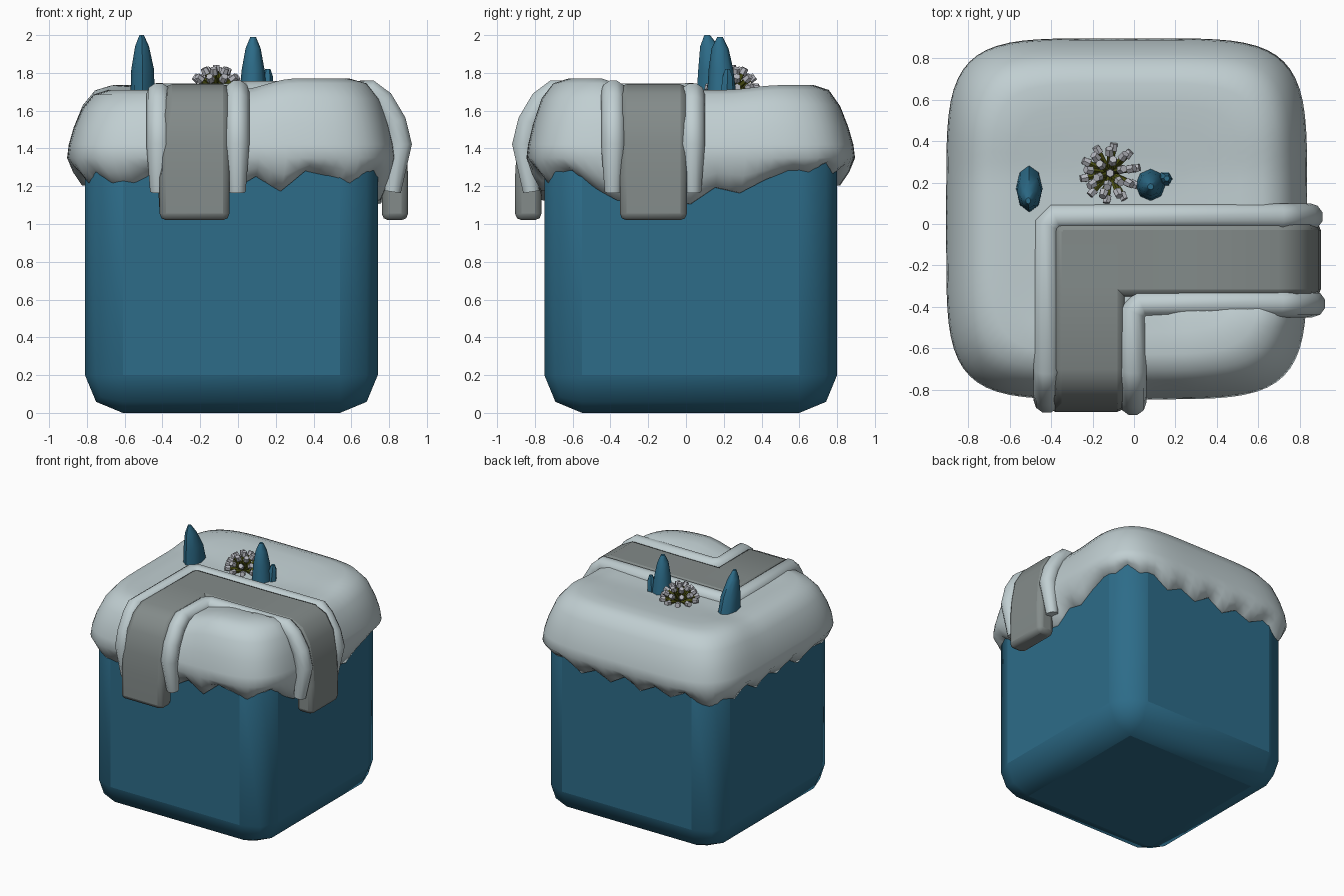
import bpy, bmesh, math
from mathutils import Vector, Matrix

if "Cube" in bpy.data.objects:
    bpy.data.objects.remove(bpy.data.objects["Cube"])


def mat(name, c):
    m = bpy.data.materials.new(name)
    m.diffuse_color = (*c, 1)
    m.use_nodes = True
    m.node_tree.nodes["Principled BSDF"].inputs["Base Color"].default_value = m.diffuse_color
    return m


BLUE = mat("blue", (0.026, 0.15, 0.25))
SNOW = mat("snow_white", (0.53, 0.62, 0.64))
GREY = mat("ribbon_grey", (0.23, 0.26, 0.255))
OLIVE = mat("olive", (0.075, 0.085, 0.006))
TIP = mat("pale_grey", (0.46, 0.47, 0.51))
CX, CY = -0.035, 0.025


def finish(name, bm, material, angle=50, bevel=0, segs=2):
    bmesh.ops.recalc_face_normals(bm, faces=bm.faces)
    me = bpy.data.meshes.new(name)
    bm.to_mesh(me)
    bm.free()
    ob = bpy.data.objects.new(name, me)
    bpy.context.collection.objects.link(ob)
    me.materials.append(material)
    if bevel:
        md = ob.modifiers.new("bevel", 'BEVEL')
        md.width, md.segments, md.limit_method = bevel, segs, 'ANGLE'
        md.angle_limit = math.radians(50)
    bpy.ops.object.select_all(action='DESELECT')
    ob.select_set(True)
    bpy.context.view_layer.objects.active = ob
    if angle:
        bpy.ops.object.shade_smooth_by_angle(angle=math.radians(angle))
    return ob


def loft(bm, rings, cap_start=True, cap_end=True):
    vs = [[bm.verts.new(p) for p in r] for r in rings]
    n = len(vs[0])
    for a, b in zip(vs, vs[1:]):
        for i in range(n):
            bm.faces.new((a[i], a[(i + 1) % n], b[(i + 1) % n], b[i]))
    if cap_start:
        bm.faces.new(vs[0])
    if cap_end:
        bm.faces.new(vs[-1])


# Rounded blue block
bm = bmesh.new()
bmesh.ops.create_cube(bm, size=1, matrix=Matrix.Translation((CX, CY, 0.82)) @ Matrix.Diagonal((1.55, 1.55, 1.64, 1)))
finish("body", bm, BLUE, 60, 0.2, 2)

# Snow cap: rounded-square rings with a ragged dripping edge
drips = [1.24, 1.19, 1.21, 1.28, 1.12, 1.12, 1.17, 1.25, 1.17, 1.28, 1.25, 1.19,   # front
         1.24, 1.27, 1.19, 1.12, 1.12, 1.12, 1.10, 1.19, 1.16, 1.23, 1.28, 1.26,   # right
         1.31, 1.25, 1.28, 1.20, 1.26, 1.20, 1.28, 1.20, 1.27, 1.22, 1.28, 1.20,   # back
         1.14, 1.22, 1.20, 1.28, 1.20, 1.27, 1.22, 1.28, 1.20, 1.26, 1.24, 1.19]   # left


def outline(k):
    side, t = divmod(k, 24)
    u = t / 12 - 1
    x, y = [(u, -1), (1, u), (-u, 1), (-1, -u)][side]
    r = (abs(x) ** 5 + abs(y) ** 5) ** -0.2
    return x * r, y * r


def step(a, b, v):
    t = max(0, min(1, (v - a) / (b - a)))
    return t * t * (3 - 2 * t)


def puff(x, y):
    quarter = step(0.0, 0.3, x) * step(0.3, 0.45, -y)
    return 0.06 * quarter + 0.025 * step(0.2, 0.5, y) * (1 - step(0.75, 0.9, y))


profile = [(0.04, 1.695), (0.2, 1.695), (0.35, 1.695), (0.5, 1.70), (0.63, 1.705), (0.75, 1.71),
           (0.84, 1.685), (0.91, 1.61), (0.96, 1.51), (0.99, 1.42), (1.0, 1.35)]
rings = []
for s, z in profile:
    ring = []
    for k in range(96):
        ox, oy = outline(k)
        x, y = CX + ox * 0.87 * s, CY + oy * 0.87 * s
        ring.append((x, y, z + puff(x, y) * step(1.4, 1.66, z)))
    rings.append(ring)
for s, f in ((0.965, 0.5), (0.91, 0.97), (0.86, 1.0)):
    ring = []
    for k in range(96):
        ox, oy = outline(k)
        e = (drips[k // 2] + drips[(k + k % 2) // 2 % 48]) / 2
        ring.append((CX + ox * 0.87 * s, CY + oy * 0.87 * s, 1.35 + (e - 1.35) * f))
    rings.append(ring)
bm = bmesh.new()
loft(bm, rings, True, False)
finish("snow_cap", bm, SNOW, 70)

# Ribbon: two arms sharing a corner, folded over the edge of the cap
fold = [(0.70, 1.74), (0.80, 1.69), (0.865, 1.58), (0.895, 1.42), (0.905, 1.25), (0.905, 1.02)]


def arm(name, start, to_world, lo, hi):
    outer = [(start, 1.735), (0.30, 1.735)] + fold
    inner = [(0.765, 1.02), (0.765, 1.40), (0.72, 1.55), (0.62, 1.62), (start, 1.62)]
    side = outer + inner
    bm = bmesh.new()
    loft(bm, [[to_world(s, w, z) for s, z in side] for w in (lo, hi)])
    finish(name, bm, GREY, 40, 0.035, 2)


arm("ribbon_front", 0.0, lambda s, w, z: (w - (0.03 if w < -0.2 and z < 1.5 else 0), -s, z), -0.385, -0.045)
arm("ribbon_right", -0.385 + 0.005, lambda s, w, z: (s * 0.995, w, z), -0.35, 0.005)


# Snow rolls pushed up along both sides of the ribbon
def roll(name, cx, cy, r, lift):
    d = r - lift
    over = [(a - d * 0.9 * (i > 0), b - d * (i < 3)) for i, (a, b) in enumerate(fold[:5])]
    over[-1] = (over[-1][0] - 0.05, 1.17)
    front = [(cx, -a, b) for a, b in reversed(over)]
    right = [(a, cy, b) for a, b in over]
    cu = bpy.data.curves.new(name, 'CURVE')
    cu.dimensions = '3D'
    cu.bevel_depth, cu.bevel_resolution, cu.use_fill_caps = r, 3, True
    sp = cu.splines.new('POLY')
    pts = front + [(cx, cy - 0.04, 1.735 - d), (cx + 0.04, cy, 1.735 - d)] + right
    sp.points.add(len(pts) - 1)
    for q, p in zip(sp.points, pts):
        q.co = (*p, 1)
        q.radius = 0.7 if p[2] < 1.2 else 1
    sp.use_smooth = True
    cu.materials.append(SNOW)
    ob = bpy.data.objects.new(name, cu)
    bpy.context.collection.objects.link(ob)


roll("snow_roll_outer", -0.42, 0.035, 0.065, 0.012)
roll("snow_roll_inner", -0.005, -0.385, 0.065, 0.025)


# Leaf-like blue spikes
def spike(name, sections, n=8):
    bm = bmesh.new()
    loft(bm, [[(x + rx * math.cos(2 * math.pi * i / n), y + ry * math.sin(2 * math.pi * i / n), z)
               for i in range(n)] for x, y, z, rx, ry in sections])
    finish(name, bm, BLUE, 50)


spike("spike_left", [(-0.505, 0.175, 1.66, 0.065, 0.12), (-0.505, 0.155, 1.82, 0.06, 0.09),
                     (-0.508, 0.125, 1.94, 0.037, 0.05), (-0.51, 0.112, 2.0, 0.012, 0.015)])
spike("spike_right", [(0.08, 0.19, 1.66, 0.075, 0.08), (0.08, 0.185, 1.82, 0.06, 0.065),
                      (0.08, 0.18, 1.93, 0.04, 0.045), (0.08, 0.18, 1.99, 0.015, 0.015)])
spike("spike_small", [(0.145, 0.215, 1.66, 0.04, 0.04), (0.155, 0.22, 1.78, 0.03, 0.03),
                      (0.158, 0.22, 1.82, 0.014, 0.014)], 6)

# Tuft of olive stems with pale tips
stems, tips = bmesh.new(), bmesh.new()
base = Vector((-0.115, 0.245, 1.695))
for elev, count in ((90, 1), (62, 6), (36, 9), (12, 10)):
    for i in range(count):
        a = 2 * math.pi * (i + 0.3) / count
        e = math.radians(elev)
        d = Vector((math.cos(e) * math.cos(a), math.cos(e) * math.sin(a), math.sin(e)))
        rot = d.to_track_quat('Z', 'Y').to_matrix().to_4x4()
        bmesh.ops.create_cone(stems, cap_ends=True, segments=5, radius1=0.012, radius2=0.014, depth=0.12,
                              matrix=Matrix.Translation(base + d * 0.06) @ rot)
        bmesh.ops.create_cone(tips, cap_ends=True, segments=6, radius1=0.023, radius2=0.019, depth=0.035,
                              matrix=Matrix.Translation(base + d * 0.13) @ rot)
finish("tuft_stems", stems, OLIVE, 0)
finish("tuft_tips", tips, TIP, 0)
